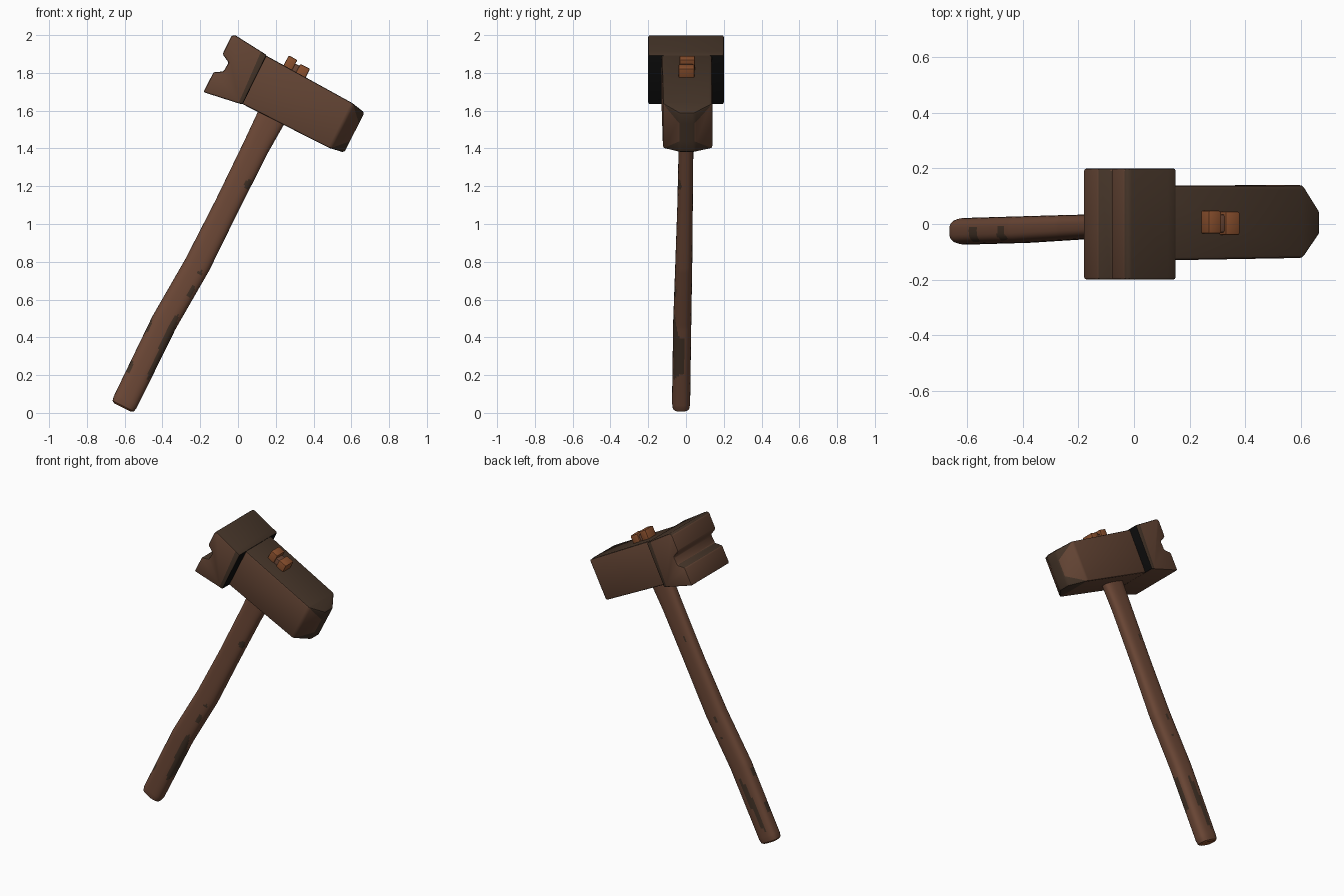
import bpy, bmesh, math
from mathutils import Matrix, Vector

if "Cube" in bpy.data.objects:
    bpy.data.objects.remove(bpy.data.objects["Cube"])

# Everything is modelled upright as (u along head, y, v along handle), then tilted
TILT = Matrix.Rotation(math.radians(27), 4, 'Y')


def material(name, rgb):
    m = bpy.data.materials.new(name)
    m.diffuse_color = (*rgb, 1)
    m.use_nodes = True
    m.node_tree.nodes["Principled BSDF"].inputs["Base Color"].default_value = m.diffuse_color
    return m


BROWN = material("worn_brown", (0.150, 0.064, 0.037))
DARK = material("dark_brown", (0.058, 0.034, 0.021))
BLACK = material("soot_black", (0.004, 0.004, 0.004))
ORANGE = material("raw_orange_wood", (0.25, 0.078, 0.026))
HEADWOOD = material("head_brown", (0.125, 0.058, 0.034))


def finish(bm, name, mats, rule):
    bmesh.ops.recalc_face_normals(bm, faces=bm.faces)
    bm.normal_update()
    for f in bm.faces:
        f.material_index = rule(f.calc_center_median(), f.normal)
    bm.transform(TILT)
    me = bpy.data.meshes.new(name)
    bm.to_mesh(me)
    bm.free()
    for m in mats:
        me.materials.append(m)
    ob = bpy.data.objects.new(name, me)
    bpy.context.collection.objects.link(ob)
    bpy.ops.object.select_all(action='DESELECT')
    ob.select_set(True)
    bpy.context.view_layer.objects.active = ob
    bpy.ops.object.shade_smooth_by_angle(angle=math.radians(32))
    return ob


def prism(low, high):
    """Solid between two matching outlines."""
    bm = bmesh.new()
    a = [bm.verts.new(p) for p in low]
    b = [bm.verts.new(p) for p in high]
    bm.faces.new(a)
    bm.faces.new(b)
    n = len(a)
    for i in range(n):
        j = (i + 1) % n
        bm.faces.new((a[i], a[j], b[j], b[i]))
    bmesh.ops.recalc_face_normals(bm, faces=bm.faces)
    return bm


def soften(bm, width):
    edges = [e for e in bm.edges if e.calc_face_angle(0) > 0.4]
    bmesh.ops.bevel(bm, geom=edges, offset=width, segments=2, profile=0.5,
                    affect='EDGES', clamp_overlap=True)


def cut(bm, point, normal):
    bmesh.ops.bisect_plane(bm, geom=bm.verts[:] + bm.edges[:] + bm.faces[:],
                           plane_co=point, plane_no=normal)


# Head body: long block with a faceted striking end
plan = [(-0.85, -0.132, 1.467, 1.757), (-0.20, -0.122, 1.467, 1.738),
        (-0.125, -0.035, 1.484, 1.72), (-0.125, 0.045, 1.484, 1.72),
        (-0.20, 0.14, 1.467, 1.738), (-0.85, 0.137, 1.467, 1.757)]
bm = prism([(u, y, a) for u, y, a, b in plan], [(u, y, b) for u, y, a, b in plan])
soften(bm, 0.012)
top_n, low_n = Vector((0.08, 0, 0.075)).normalized(), Vector((0.08, 0, -0.075)).normalized()
top_p, low_p = Vector((-0.20, 0, 1.735)), Vector((-0.20, 0, 1.47))
cut(bm, top_p, top_n)
cut(bm, low_p, low_n)


def body_rule(c, n):
    if n.z > 0.6 or n.x > 0.9:
        return 1
    if (c - top_p).dot(top_n) > 0 or (c - low_p).dot(low_n) > 0:
        return 1
    return 0


finish(bm, "head_body", [HEADWOOD, DARK], body_rule)

# Wide rear block with a groove across its back
profile = [(-0.724, 1.757), (-0.922, 1.775), (-0.937, 1.763), (-0.935, 1.655),
           (-0.886, 1.630), (-0.889, 1.575), (-0.934, 1.549), (-0.934, 1.43),
           (-0.72, 1.465)]
bm = prism([(u, -0.2, v) for u, v in profile], [(u, 0.2, v) for u, v in profile])
soften(bm, 0.009)
cut(bm, (-0.75, 0, 1.6), (1, 0, 0.06))


def block_rule(c, n):
    if n.x > 0.75:
        return 2
    if n.z > 0.6 or c.x + 0.06 * (c.z - 1.6) > -0.75 and abs(n.y) > 0.3:
        return 1
    return 0


finish(bm, "head_rear_block", [HEADWOOD, DARK, BLACK], block_rule)

# Handle: lofted rounded section, stations are (v, centre u, half u, centre y, half y)
stations = [(-0.252, -0.558, 0.050, -0.026, 0.036), (-0.244, -0.558, 0.063, -0.026, 0.045),
            (-0.22, -0.558, 0.068, -0.026, 0.048), (0.25, -0.566, 0.070, -0.020, 0.048),
            (0.60, -0.548, 0.070, -0.012, 0.045), (0.95, -0.550, 0.067, -0.005, 0.041),
            (1.30, -0.554, 0.070, 0.0, 0.039), (1.50, -0.553, 0.078, 0.002, 0.039)]
N = 40


def section(v):
    for a, b in zip(stations, stations[1:]):
        if v <= b[0]:
            break
    t = min(1, (v - a[0]) / (b[0] - a[0]))
    cu, hu, cy, hy = [p + (q - p) * t for p, q in zip(a[1:], b[1:])]
    pts = []
    for i in range(N):
        w = 2 * math.pi * i / N
        c, s = math.cos(w), math.sin(w)
        pts.append((cu + hu * math.copysign(abs(c) ** 0.7, c),
                    cy + hy * math.copysign(abs(s) ** 0.7, s), v))
    return pts


levels = [-0.252, -0.244] + [-0.22 + 1.72 * i / 130 for i in range(131)]
bm = bmesh.new()
rings = [[bm.verts.new(p) for p in section(v)] for v in levels]
for r, q in zip(rings, rings[1:]):
    for i in range(N):
        j = (i + 1) % N
        bm.faces.new((r[i], r[j], q[j], q[i]))
bm.faces.new(rings[0])
bm.faces.new(rings[-1])

# Worn spots as (side, u, v, half u, half v, slant)
spots = [(-1, -0.512, 0.15, 0.019, 0.17, -0.05), (-1, -0.503, 0.03, 0.016, 0.09, 0.05),
         (-1, -0.514, 0.458, 0.014, 0.035, 0), (-1, -0.515, 0.57, 0.010, 0.016, 0),
         (-1, -0.503, 1.10, 0.016, 0.028, 0), (-1, -0.624, -0.045, 0.018, 0.035, 0),
         (-1, -0.63, 0.19, 0.010, 0.035, 0),
         (1, -0.57, 0.0, 0.020, 0.18, 0.06), (1, -0.555, 0.45, 0.010, 0.022, 0),
         (1, -0.56, 0.57, 0.010, 0.020, 0), (1, -0.57, 1.10, 0.008, 0.025, 0)]


def handle_rule(c, n):
    if c.z < -0.235:
        return 2
    for side, u, v, hu, hv, k in spots:
        d = c.z - v
        if n.y * side > -0.15 and ((c.x - u - k * d) / hu) ** 2 + (d / hv) ** 2 < 1:
            return 1
    return 0


finish(bm, "handle", [BROWN, DARK, ORANGE], handle_rule)

# Handle end poking out of the head, split by a wedge
for name, u0, u1, y0, y1, top, mat in (
        ("peg_left", -0.620, -0.568, -0.035, 0.048, 1.808, ORANGE),
        ("peg_wedge", -0.580, -0.535, -0.030, 0.035, 1.785, BROWN),
        ("peg_right", -0.545, -0.487, -0.040, 0.045, 1.796, ORANGE)):
    outline = [(u0, y0), (u1, y0), (u1, y1), (u0, y1)]
    bm = prism([(u, y, 1.70) for u, y in outline], [(u, y, top) for u, y in outline])
    soften(bm, 0.007)
    finish(bm, name, [mat], lambda c, n: 0)
